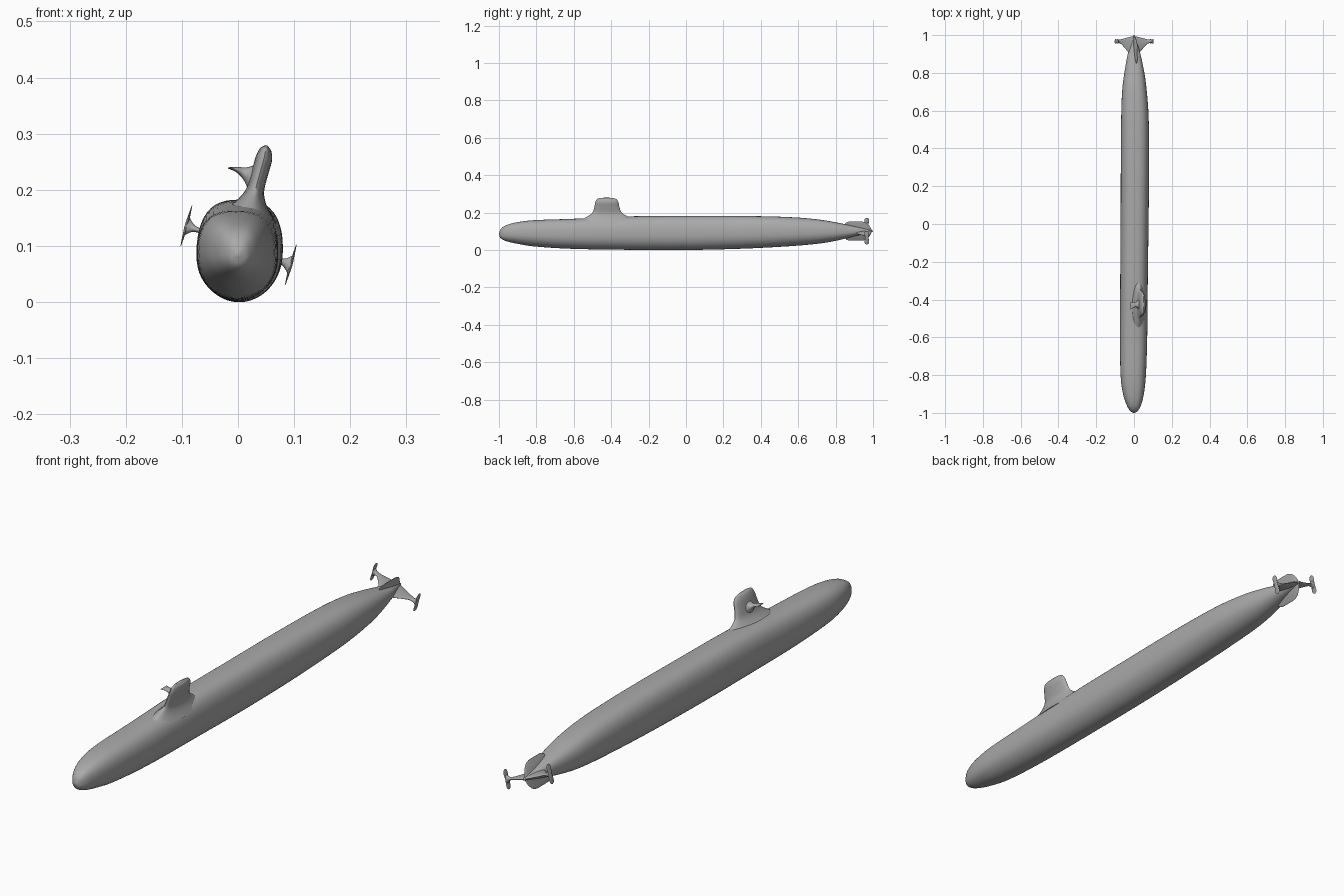
import bpy
import bmesh
import math
from mathutils import Vector as V

cube = bpy.data.objects.get("Cube")
if cube:
    bpy.data.objects.remove(cube, do_unlink=True)

GREY = (0.4, 0.4, 0.4, 1)
paint = bpy.data.materials.new("hull grey")
paint.use_nodes = True
paint.diffuse_color = GREY
paint.node_tree.nodes["Principled BSDF"].inputs["Base Color"].default_value = GREY


def smooth_path(rows, steps):
    """Catmull-Rom interpolation of equally long rows of numbers."""
    out = []
    for i in range(len(rows) - 1):
        a, b, c, d = (rows[min(max(k, 0), len(rows) - 1)] for k in range(i - 1, i + 3))
        for s in range(steps):
            t = s / steps
            out.append([q + t / 2 * (r - p + t * (2*p - 5*q + 4*r - w + t * (3 * (q - r) + w - p)))
                        for p, q, r, w in zip(a, b, c, d)])
    return out + [list(rows[-1])]


def skin(name, rings):
    """Skin closed rings of points into one smooth capped object."""
    bm = bmesh.new()
    loops = [[bm.verts.new(p) for p in ring] for ring in rings]
    n = len(loops[0])
    for a, b in zip(loops, loops[1:]):
        for i in range(n):
            j = (i + 1) % n
            bm.faces.new((a[i], a[j], b[j], b[i]))
    bm.faces.new(loops[0][::-1])
    bm.faces.new(loops[-1])
    bmesh.ops.recalc_face_normals(bm, faces=bm.faces)
    mesh = bpy.data.meshes.new(name)
    bm.to_mesh(mesh)
    bm.free()
    mesh.materials.append(paint)
    obj = bpy.data.objects.new(name, mesh)
    bpy.context.collection.objects.link(obj)
    bpy.ops.object.select_all(action='DESELECT')
    obj.select_set(True)
    bpy.context.view_layer.objects.active = obj
    bpy.ops.object.shade_smooth_by_angle(angle=math.radians(60))
    return obj


def blade(name, rows, across, steps=5, sides=20):
    """Oval sections: centre x, y, z, half chord along y, half thickness along 'across'."""
    across = V(across).normalized()
    rings = []
    for x, y, z, chord, thick in smooth_path(rows, steps):
        angles = [math.tau * i / sides for i in range(sides)]
        rings.append([V((x, y, z)) + V((0, chord * math.cos(a), 0))
                      + across * thick * math.sin(a) for a in angles])
    return skin(name, rings)


# Hull stations: y, left x, right x, bottom z, top z
STATIONS = [
    (-1.0, -0.004, 0.004, 0.081, 0.089),
    (-0.99, -0.02, 0.02, 0.062, 0.112),
    (-0.96, -0.038, 0.037, 0.047, 0.133),
    (-0.9, -0.058, 0.052, 0.033, 0.149),
    (-0.8, -0.071, 0.063, 0.018, 0.16),
    (-0.6, -0.074, 0.07, 0.006, 0.167),
    (-0.3, -0.073, 0.073, 0.001, 0.18),
    (0.0, -0.071, 0.077, 0.0, 0.182),
    (0.3, -0.07, 0.08, 0.007, 0.182),
    (0.55, -0.068, 0.078, 0.02, 0.176),
    (0.7, -0.063, 0.068, 0.033, 0.164),
    (0.8, -0.051, 0.055, 0.049, 0.148),
    (0.9, -0.033, 0.034, 0.073, 0.127),
    (0.96, -0.015, 0.016, 0.088, 0.114),
    (1.0, -0.003, 0.003, 0.098, 0.104),
]


def hull_ring(y, x0, x1, z0, z1, sides=48):
    """Rounded section, with squarer shoulders than keel."""
    ring = []
    for i in range(sides):
        a = math.tau * i / sides
        c, s = math.cos(a), math.sin(a)
        power = 2 / (2.35 + 0.3 * s)
        ring.append(((x0 + x1) / 2 + (x1 - x0) / 2 * math.copysign(abs(c) ** power, c), y,
                     (z0 + z1) / 2 + (z1 - z0) / 2 * math.copysign(abs(s) ** power, s)))
    return ring


skin("hull", [hull_ring(*row) for row in smooth_path(STATIONS, 6)])

# Leaning sail with a flared foot and rounded top
blade("sail", [
    (0.022, -0.42, 0.155, 0.15, 0.045),
    (0.026, -0.42, 0.178, 0.11, 0.026),
    (0.031, -0.422, 0.2, 0.078, 0.016),
    (0.039, -0.423, 0.23, 0.067, 0.015),
    (0.046, -0.423, 0.255, 0.062, 0.015),
    (0.049, -0.424, 0.27, 0.053, 0.011),
    (0.05, -0.425, 0.276, 0.042, 0.006),
    (0.051, -0.425, 0.279, 0.025, 0.002),
], (1, 0, -0.25))

# Single sail plane with a flared root
blade("sail_plane", [
    (0.042, -0.425, 0.222, 0.045, 0.032),
    (0.026, -0.425, 0.222, 0.028, 0.024),
    (0.012, -0.427, 0.229, 0.014, 0.011),
    (-0.002, -0.43, 0.236, 0.014, 0.005),
    (-0.018, -0.432, 0.239, 0.02, 0.001),
], (0.25, 0, 1))

# Tilted stern planes, each ending in a two-lobed plate
TILT = (0.25, 0, 1)
for side, cx, cz in (("right", -0.092, 0.136), ("left", 0.094, 0.066)):
    out = math.copysign(1, cx)
    blade(side + "_stern_plane", [
        (0, 0.935, 0.101, 0.06, 0.009),
        (0.35 * cx, 0.95, 0.101 + 0.35 * (cz - 0.101), 0.038, 0.005),
        (0.7 * cx, 0.964, 0.101 + 0.7 * (cz - 0.101), 0.015, 0.004),
        (0.87 * cx, 0.967, 0.101 + 0.87 * (cz - 0.101), 0.009, 0.007),
        (cx, 0.967, cz, 0.009, 0.018),
    ], TILT)
    blade(side + "_end_plate", [
        (cx + 0.28 * t, 0.967, cz + t, chord, thick) for t, chord, thick in (
            (-0.036, 0.003, 0.0005), (-0.03, 0.011, 0.001), (-0.017, 0.012, 0.002),
            (0, 0.009, 0.003),
            (0.017, 0.012, 0.002), (0.03, 0.011, 0.001), (0.036, 0.003, 0.0005))
    ], (1, 0, -0.28))

# Upper and lower rudders
for name, sign in (("upper_rudder", 1), ("lower_rudder", -1)):
    blade(name, [
        (0, 0.92, 0.101, 0.075, 0.009),
        (0.008 * sign, 0.915, 0.101 + 0.025 * sign, 0.068, 0.006),
        (0.015 * sign, 0.91, 0.101 + 0.043 * sign, 0.056, 0.003),
        (0.018 * sign, 0.908, 0.101 + 0.051 * sign, 0.036, 0.001),
    ], (1, 0, -0.35))
